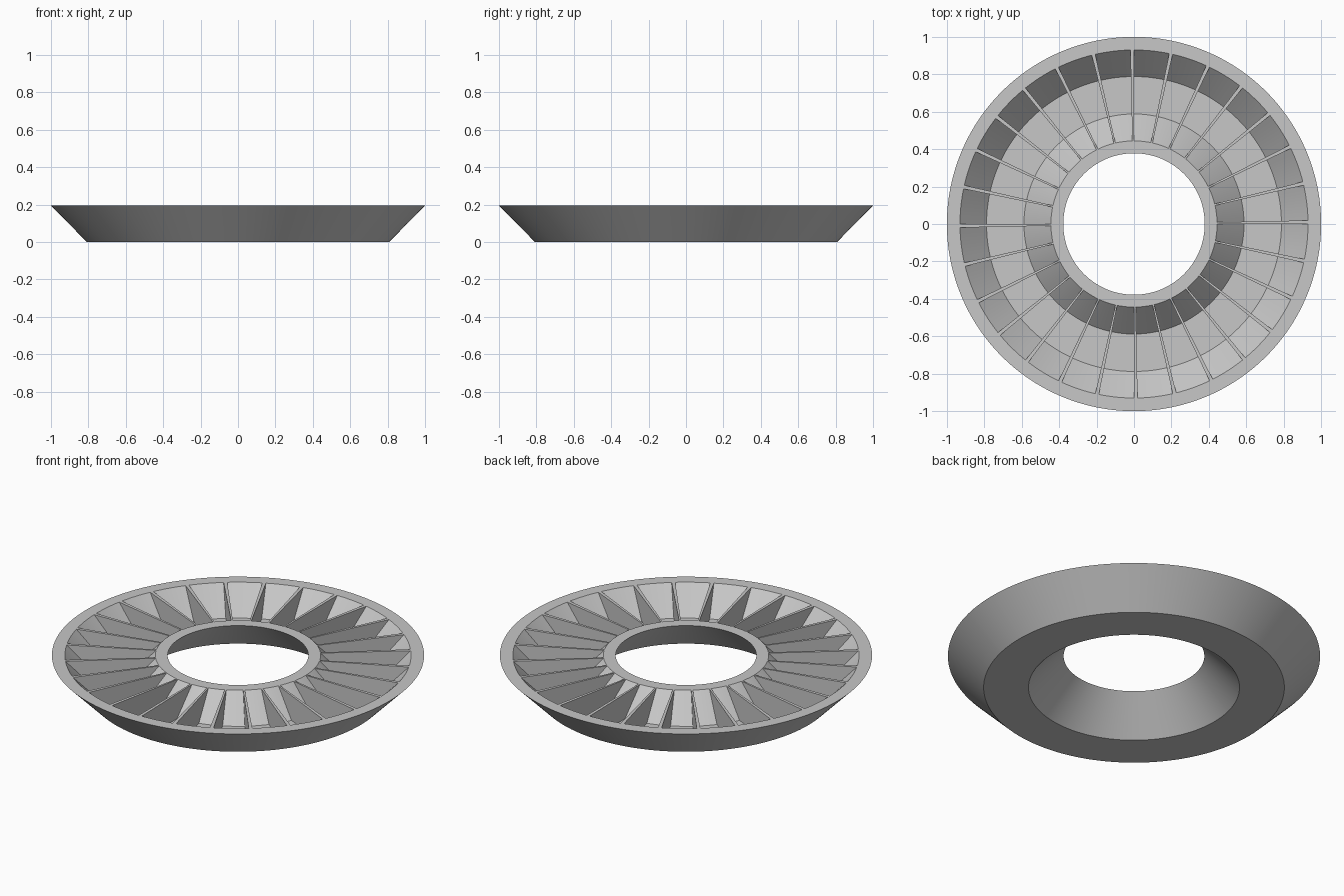
import bpy, bmesh, math

if "Cube" in bpy.data.objects:
    bpy.data.objects.remove(bpy.data.objects["Cube"])

POCKETS = 28        # pockets around the ring
STEPS = 6           # segments along each pocket
H, FLOOR = 0.195, 0.048
PITCH = 2 * math.pi / POCKETS
RIB = math.radians(1.2)   # angular width of each divider rib

# cross-section (radius, height): outer shell, then pocket channel
SHELL = [(0.378, H), (0.567, 0), (0.808, 0), (1.0, H)]
CHANNEL = [(0.93, H), (0.788, FLOOR), (0.588, FLOOR), (0.444, H)]

grey = bpy.data.materials.new("light grey")
grey.diffuse_color = (0.57, 0.57, 0.57, 1)
grey.use_nodes = True
grey.node_tree.nodes["Principled BSDF"].inputs["Base Color"].default_value = grey.diffuse_color

bm = bmesh.new()


def column(angle):
    """One radial slice of vertices: four shell points, four channel points."""
    c, s = math.cos(angle), math.sin(angle)
    return [bm.verts.new((r * c, r * s, z)) for r, z in SHELL + CHANNEL]


# each pitch is one rib sector followed by the pocket segments
columns, is_rib = [], []
for p in range(POCKETS):
    columns.append(column(p * PITCH))
    is_rib.append(True)
    for i in range(STEPS):
        columns.append(column(p * PITCH + RIB + (PITCH - RIB) * i / STEPS))
        is_rib.append(False)

n = len(columns)
for k in range(n):
    a, b = columns[k], columns[(k + 1) % n]
    # shell sides, base, outer rim and inner rim
    strips = [(0, 1), (1, 2), (2, 3), (3, 4), (7, 0)]
    # rib top, or the three channel faces
    strips += [(4, 7)] if is_rib[k] else [(4, 5), (5, 6), (6, 7)]
    for i, j in strips:
        bm.faces.new((a[i], a[j], b[j], b[i]))
    # rib side walls at both edges of the rib
    if is_rib[k]:
        bm.faces.new(a[4:8])
        bm.faces.new(b[4:8])

bmesh.ops.recalc_face_normals(bm, faces=bm.faces)
mesh = bpy.data.meshes.new("pocketed_ring")
bm.to_mesh(mesh)
bm.free()
mesh.materials.append(grey)

ring = bpy.data.objects.new("pocketed_ring", mesh)
bpy.context.collection.objects.link(ring)
bpy.context.view_layer.objects.active = ring
ring.select_set(True)
bpy.ops.object.shade_smooth_by_angle(angle=math.radians(30))
